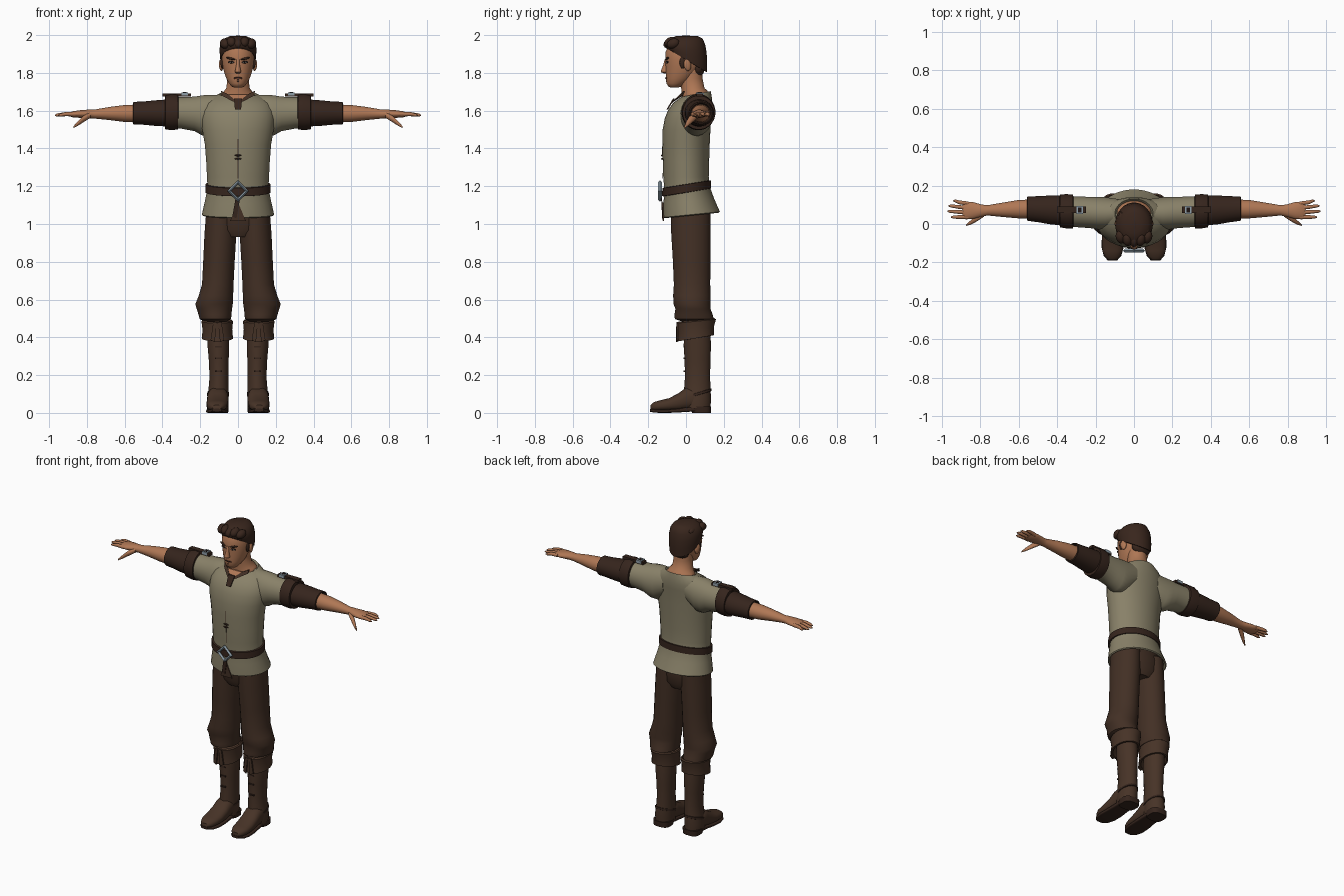
import bpy, bmesh, math
from mathutils import Vector, Euler


def material(name, rgb):
    m = bpy.data.materials.new(name)
    m.diffuse_color = (*rgb, 1)
    return m


SHIRT = material("olive_linen", (0.25, 0.22, 0.14))
SKIN = material("tan_skin", (0.43, 0.185, 0.09))
CLOTH = material("brown_cloth", (0.055, 0.029, 0.018))
BOOT = material("boot_leather", (0.063, 0.033, 0.02))
LEATHER = material("dark_leather", (0.036, 0.018, 0.012))
HAIR = material("dark_brown_hair", (0.04, 0.019, 0.012))
METAL = material("steel", (0.28, 0.35, 0.4))
DARK = material("near_black", (0.012, 0.007, 0.006))
LIP = material("lip_brown", (0.2, 0.07, 0.04))
WHITE = material("eye_white", (0.45, 0.4, 0.35))


def finish(name, bm, mat, mirror):
    bmesh.ops.recalc_face_normals(bm, faces=bm.faces)
    me = bpy.data.meshes.new(name)
    bm.to_mesh(me)
    bm.free()
    me.materials.append(mat)
    ob = bpy.data.objects.new(name, me)
    bpy.context.collection.objects.link(ob)
    if mirror:
        ob.modifiers.new("Mirror", 'MIRROR').use_clip = False
    return ob


def loft(name, mat, rings, axis='z', n=24, p=2.0, mirror=False):
    """Skin rings (t, cu, cv, ru, rv[, tilt]) stacked along an axis."""
    bm = bmesh.new()
    loops = []
    for t, cu, cv, ru, rv, *tilt in rings:
        k = tilt[0] if tilt else 0
        loop = []
        for i in range(n):
            a = 2 * math.pi * (i + 0.5) / n
            c, s = math.cos(a), math.sin(a)
            u = ru * math.copysign(abs(c) ** (2 / p), c)
            v = rv * math.copysign(abs(s) ** (2 / p), s)
            w = t + k * v
            co = {'z': (cu + u, cv + v, w), 'x': (w, cu + u, cv + v),
                  'y': (cu + u, w, cv + v)}[axis]
            loop.append(bm.verts.new(co))
        loops.append(loop)
    for a, b in zip(loops, loops[1:]):
        for i in range(n):
            j = (i + 1) % n
            bm.faces.new((a[i], a[j], b[j], b[i]))
    bm.faces.new(loops[0])
    bm.faces.new(loops[-1])
    return finish(name, bm, mat, mirror)


def ball(name, mat, loc, scale, rot=(0, 0, 0), mirror=False):
    bm = bmesh.new()
    bmesh.ops.create_uvsphere(bm, u_segments=16, v_segments=10, radius=1)
    e = Euler(rot).to_matrix()
    for v in bm.verts:
        v.co = e @ (v.co * Vector(scale)) + Vector(loc)
    return finish(name, bm, mat, mirror)


def box(name, mat, loc, size, mirror=False):
    bm = bmesh.new()
    bmesh.ops.create_cube(bm, size=1)
    for v in bm.verts:
        v.co = v.co * Vector(size) + Vector(loc)
    return finish(name, bm, mat, mirror)


def plate(name, mat, pts, thick=0.006, mirror=False):
    """Thin slab from an outline, thickened towards the front."""
    bm = bmesh.new()
    f = bm.faces.new([bm.verts.new(q) for q in pts])
    out = bmesh.ops.extrude_face_region(bm, geom=[f])["geom"]
    for v in out:
        if isinstance(v, bmesh.types.BMVert):
            v.co.y -= thick
    return finish(name, bm, mat, mirror)


# Shirt body, flared hem and tilted neckline
loft("shirt_body", SHIRT, [
    (1.11, 0, .02, .155, .115), (1.045, 0, .03, .185, .143, .1), (1.05, 0, .03, .192, .15, .1),
    (1.12, 0, .015, .176, .135, .1), (1.19, 0, .005, .162, .12, .1), (1.25, 0, 0, .165, .121),
    (1.33, 0, 0, .169, .123), (1.42, 0, 0, .176, .126), (1.5, 0, .003, .19, .127),
    (1.56, 0, .01, .196, .123), (1.6, 0, .02, .192, .117), (1.64, 0, .035, .175, .105),
    (1.67, 0, .048, .14, .088, .1), (1.688, 0, .053, .1, .078, .2),
    (1.682, 0, .053, .092, .07, .2), (1.64, 0, .05, .08, .06)], n=32)
loft("sleeve", SHIRT, [
    (.08, .06, 1.6, .07, .085), (.15, .055, 1.575, .085, .11), (.19, .057, 1.575, .085, .107),
    (.23, .06, 1.583, .082, .092), (.3, .063, 1.588, .08, .084), (.38, .066, 1.59, .08, .082)],
    'x', mirror=True)
plate("hem_slit", CLOTH, [(-.042, -.117, 1.015), (.042, -.117, 1.015), (0, -.119, 1.115)])
plate("collar_opening", SKIN, [(-.05, -.025, 1.685), (.05, -.025, 1.685), (0, -.078, 1.635)], .008)
plate("collar_flap", CLOTH, [(.0, -.068, 1.645), (.05, -.026, 1.685), (.09, -.005, 1.705),
                             (.085, -.015, 1.68), (.03, -.062, 1.65)], .008, True)
plate("placket", LEATHER, [(-.022, -.06, 1.665), (.022, -.06, 1.665), (.016, -.096, 1.605),
                           (-.016, -.096, 1.605)], .008)
plate("front_seam", CLOTH, [(-.0015, -.1225, 1.24), (.0015, -.1225, 1.24),
                            (.0015, -.1265, 1.45), (-.0015, -.1265, 1.45)], .001)
for dz in (0, .018):
    ball("shirt_toggle", LEATHER, (0, -.126, 1.345 + dz), (.018, .006, .005))

# Belt with diamond buckle
loft("belt", LEATHER, [(1.166, 0, .003, .166, .122, .16), (1.168, 0, .003, .174, .13, .16),
                       (1.21, 0, .003, .173, .129, .16), (1.212, 0, .003, .16, .118, .16)], n=32)
bpy.ops.mesh.primitive_torus_add(location=(0, -.138, 1.175), rotation=(math.pi / 2, 0, 0),
                                 major_segments=4, minor_segments=4,
                                 major_radius=.046, minor_radius=.011)
bpy.context.object.name = "belt_buckle"
bpy.context.object.data.materials.append(METAL)
plate("belt_tail", LEATHER, [(-.03, -.121, 1.04), (-.008, -.121, 1.03), (.012, -.127, 1.14),
                             (-.012, -.127, 1.14)], .005)

# Sleeve cuffs and shoulder straps
loft("upper_cuff", LEATHER, [
    (.315, .065, 1.592, .078, .08), (.318, .065, 1.592, .088, .092), (.35, .066, 1.592, .09, .096),
    (.385, .068, 1.59, .086, .09), (.388, .068, 1.59, .06, .065)], 'x', mirror=True)
loft("lower_cuff", LEATHER, [
    (.37, .07, 1.588, .078, .072), (.43, .073, 1.587, .076, .069), (.5, .077, 1.587, .068, .062),
    (.553, .08, 1.587, .064, .06), (.556, .08, 1.587, .058, .054), (.54, .08, 1.587, .05, .048)],
    'x', mirror=True)
box("shoulder_strap", LEATHER, (.325, .073, 1.683), (.15, .034, .018), True)
box("strap_buckle", METAL, (.282, .073, 1.688), (.036, .042, .018), True)
box("buckle_gap", DARK, (.282, .073, 1.6945), (.018, .024, .007), True)

# Forearms, hands and fingers
loft("forearm_hand", SKIN, [
    (.53, .078, 1.585, .05, .048), (.6, .077, 1.585, .048, .045), (.68, .074, 1.585, .038, .035),
    (.76, .071, 1.582, .027, .024), (.79, .07, 1.583, .031, .023), (.84, .07, 1.582, .045, .02),
    (.875, .07, 1.581, .046, .016), (.89, .07, 1.58, .036, .01)], 'x', mirror=True)
for y0, y1, tip in ((.106, .12, .94), (.083, .094, .965), (.059, .066, .97), (.036, .036, .952)):
    loft("finger", SKIN, [(.86, y0, 1.581, .011, .012), (.91, (y0 + y1) / 2, 1.582, .0105, .011),
                          (tip - .012, y1, 1.577, .008, .008), (tip, y1, 1.575, .003, .003)],
         'x', n=10, mirror=True)
loft("thumb", SKIN, [(.78, .055, 1.578, .018, .016), (.82, .028, 1.555, .017, .018),
                     (.85, .007, 1.53, .011, .012), (.872, -.006, 1.512, .004, .005)],
     'x', n=12, mirror=True)

# Trousers bloused over the boots
loft("trouser_seat", CLOTH, [(.93, 0, .025, .09, .08), (.97, 0, .025, .16, .1),
                             (1.05, 0, .025, .168, .105), (1.13, 0, .015, .155, .105)])
loft("trouser_leg", CLOTH, [
    (1.08, .088, .025, .08, .105), (.95, .093, .026, .085, .105), (.8, .101, .03, .084, .1),
    (.68, .107, .032, .084, .097), (.62, .117, .031, .092, .1), (.575, .127, .032, .1, .098),
    (.55, .125, .037, .094, .094), (.52, .122, .04, .088, .102), (.497, .12, .044, .084, .104),
    (.485, .118, .045, .062, .07)], mirror=True)

# Boots
loft("boot_cuff", BOOT, [
    (.46, .11, .055, .06, .07, .1), (.492, .11, .055, .077, .096, .1), (.485, .11, .055, .084, .104, .1),
    (.44, .109, .053, .079, .095, .13), (.395, .109, .051, .083, .097, .17),
    (.395, .109, .053, .072, .084, .17), (.43, .109, .055, .055, .065, .1)], mirror=True)
for s in (-1, 1):
    plate("cuff_flap", CLOTH, [(.109 + s * .004, -.042, .48), (.109 + s * .022, -.042, .48),
                               (.109 + s * .036, -.041, .385), (.109 + s * .014, -.045, .375)],
          .009, True)
loft("boot_shaft", BOOT, [
    (.45, .106, .06, .058, .068), (.36, .104, .06, .058, .073), (.28, .102, .061, .053, .069),
    (.19, .101, .061, .05, .067), (.12, .103, .06, .054, .071), (.07, .107, .06, .058, .073),
    (.025, .107, .06, .056, .07)], mirror=True)
loft("boot_foot", BOOT, [
    (.1, .107, .06, .04, .04), (.04, .107, .078, .055, .06), (0, .107, .074, .056, .06),
    (-.04, .108, .057, .057, .047), (-.09, .11, .044, .058, .034), (-.14, .112, .038, .053, .028),
    (-.17, .112, .034, .04, .023), (-.187, .112, .028, .022, .014)], 'y', p=2.4, mirror=True)
loft("boot_sole", LEATHER, [
    (.06, .107, .02, .05, .012), (0, .107, .017, .053, .012), (-.06, .109, .011, .058, .01),
    (-.12, .111, .009, .058, .009), (-.165, .112, .01, .046, .009), (-.19, .112, .014, .024, .008)],
    'y', p=5, mirror=True)
loft("boot_heel", LEATHER, [(0, .107, .082, .054, .05), (.035, .107, .077, .058, .057)],
     p=3, mirror=True)
loft("ankle_strap", LEATHER, [(.092, .105, .06, .054, .07, .3), (.094, .105, .06, .059, .076, .3),
                              (.106, .105, .06, .058, .075, .3), (.108, .105, .06, .05, .068, .3)],
     mirror=True)
for z in (.22, .29, .35):
    box("boot_lace", LEATHER, (.103, -.008, z), (.036, .01, .008), True)

# Neck and head
loft("neck", SKIN, [(1.62, 0, .05, .09, .06), (1.67, 0, .05, .097, .072, .2),
                    (1.695, 0, .046, .08, .068, .15), (1.72, 0, .036, .062, .062),
                    (1.77, 0, .028, .057, .06), (1.83, 0, .025, .06, .06)])
loft("head", SKIN, [
    (1.722, 0, -.062, .02, .018), (1.728, 0, -.058, .034, .036), (1.745, 0, -.05, .048, .054),
    (1.77, 0, -.033, .062, .073), (1.8, 0, -.022, .073, .086), (1.835, 0, -.012, .082, .096),
    (1.87, 0, -.009, .087, .101), (1.91, 0, -.006, .087, .103), (1.95, 0, 0, .078, .09),
    (1.98, 0, .005, .05, .06)], n=28)
loft("nose", SKIN, [(1.798, 0, -.108, .01, .012), (1.804, 0, -.114, .018, .019),
                    (1.815, 0, -.113, .015, .019), (1.845, 0, -.107, .009, .013),
                    (1.872, 0, -.104, .01, .009)], n=12)
ball("ear", SKIN, (.089, .008, 1.842), (.011, .02, .032), (.15, 0, .3), True)
ball("eye_socket", DARK, (.035, -.1, 1.857), (.019, .005, .0065), (0, 0, .25), True)
ball("eye", WHITE, (.035, -.102, 1.856), (.013, .0045, .004), (0, 0, .25), True)
ball("iris", DARK, (.034, -.1045, 1.856), (.004, .003, .004), mirror=True)
ball("eyebrow", HAIR, (.039, -.1, 1.876), (.027, .007, .006), (0, -.18, .3), True)
ball("mouth", LIP, (0, -.1, 1.772), (.024, .01, .007))
ball("mouth_line", DARK, (0, -.104, 1.7745), (.022, .0075, .002))
ball("chin_beard", HAIR, (0, -.102, 1.756), (.006, .005, .006))

# Hair: sloping cap, tufts along the crown, sideburns
loft("hair_cap", HAIR, [
    (1.866, 0, .004, .085, .098, -.6), (1.868, 0, .003, .093, .108, -.6),
    (1.9, 0, 0, .097, .112, -.38), (1.93, 0, -.001, .098, .111, -.2), (1.96, 0, 0, .091, .102, -.08),
    (1.982, 0, .003, .073, .085, 0), (1.996, 0, .005, .04, .055, 0)], n=28)
for i in range(5):
    x = -.07 + .035 * i
    ball("hair_tuft", HAIR, (x, -.085 + 3.5 * x * x, 1.955 + .008 * (i % 2)),
         (.025, .035, .026), (.35, 0, -x * 4))
    ball("crown_tuft", HAIR, (x * .8, .0, 1.978 - 3 * x * x), (.024, .065, .02), (0, x * 5, .2))
ball("sideburn", HAIR, (.083, -.018, 1.855), (.009, .016, .032), (0, 0, .15), True)
ball("nape_hair", HAIR, (0, .065, 1.825), (.066, .034, .045))

# Smooth shading with crisp folds
for ob in bpy.context.scene.objects:
    ob.select_set(True)
    bpy.context.view_layer.objects.active = ob
bpy.data.objects["belt_buckle"].select_set(False)
bpy.context.view_layer.objects.active = bpy.data.objects["shirt_body"]
bpy.ops.object.shade_smooth_by_angle(angle=math.radians(42))
